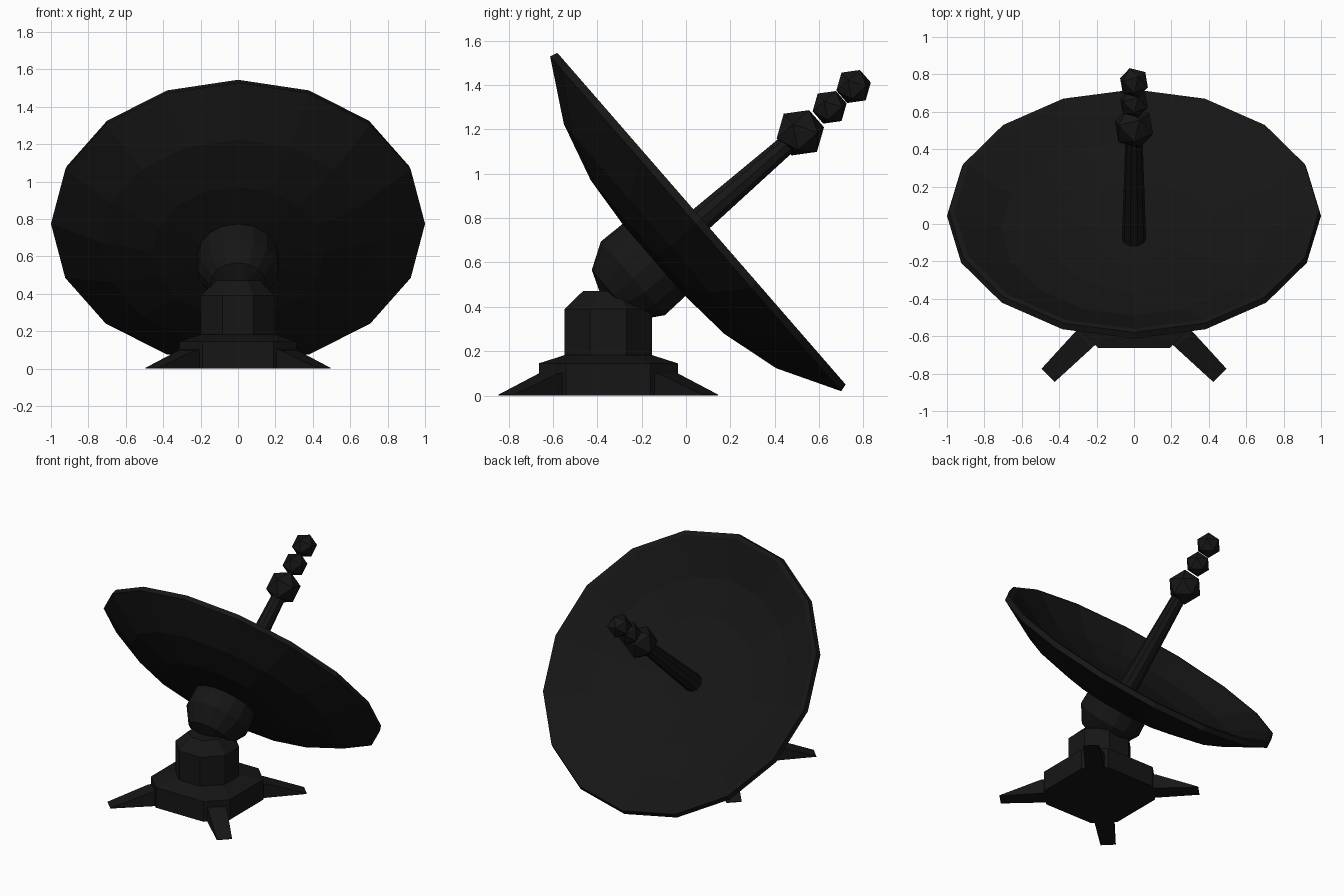
import bpy, bmesh, math
from mathutils import Matrix, Vector

if "Cube" in bpy.data.objects:
    bpy.data.objects.remove(bpy.data.objects["Cube"])

dark = bpy.data.materials.new("dark_metal")
dark.diffuse_color = (0.008, 0.008, 0.008, 1)
dark.use_nodes = True
dark.node_tree.nodes["Principled BSDF"].inputs["Base Color"].default_value = dark.diffuse_color

TILT = Matrix.Translation((0, 0.07, 0.797)) @ Matrix.Rotation(math.radians(-49), 4, 'X')
FOOT = Vector((0, -0.35, 0))          # centre of the base on the ground


def finish(name, bm, matrix):
    bmesh.ops.recalc_face_normals(bm, faces=bm.faces)
    bm.transform(matrix)
    me = bpy.data.meshes.new(name)
    bm.to_mesh(me)
    bm.free()
    me.materials.append(dark)
    ob = bpy.data.objects.new(name, me)
    bpy.context.collection.objects.link(ob)
    return ob


def loft(name, rings, matrix):
    """Join stacked rings of points; a single-point ring closes to a tip."""
    bm = bmesh.new()
    rows = [[bm.verts.new(p) for p in ring] for ring in rings]
    for a, b in zip(rows, rows[1:]):
        n = max(len(a), len(b))
        for i in range(n):
            j = (i + 1) % n
            if len(a) == 1:
                bm.faces.new((a[0], b[i], b[j]))
            elif len(b) == 1:
                bm.faces.new((a[i], a[j], b[0]))
            else:
                bm.faces.new((a[i], a[j], b[j], b[i]))
    for row in (rows[0], rows[-1]):
        if len(row) > 2:
            bm.faces.new(row)
    return finish(name, bm, matrix)


def lathe(name, profile, sides, matrix, turn=0.0):
    rings = []
    for r, z in profile:
        n = sides if r > 0 else 1
        rings.append([(r * math.cos(turn + math.tau * i / sides),
                       r * math.sin(turn + math.tau * i / sides), z) for i in range(n)])
    return loft(name, rings, matrix)


# Dish: hollow 16-sided bowl with a thin rim
lathe("dish", [(0, -0.29), (0.21, -0.285), (0.46, -0.263), (0.73, -0.188), (1.0, -0.035),
               (0.99, 0), (0.96, 0), (0.71, -0.125), (0.45, -0.18), (0.19, -0.195), (0, -0.195)],
      16, TILT)

# Rounded pivot housing behind the dish
lathe("pivot_housing", [(0, -0.565), (0.06, -0.56), (0.15, -0.525), (0.22, -0.41),
                        (0.215, -0.27), (0, -0.27)], 16, TILT)

# Feed mast and its three faceted bulbs
lathe("feed_mast", [(0.065, -0.21), (0.045, 0.55)], 10, TILT)
for i, (t, r) in enumerate([(0.59, 0.114), (0.765, 0.082), (0.908, 0.083)]):
    bm = bmesh.new()
    bmesh.ops.create_icosphere(bm, subdivisions=1, radius=r)
    finish(f"feed_bulb_{i + 1}", bm,
           TILT @ Matrix.Translation((0, 0, t)) @ Matrix.Rotation(math.radians(90), 4, 'X'))

# Octagonal pedestal with a chamfered top
k = 1 / math.cos(math.pi / 8)
lathe("pedestal", [(0.197 * k, 0.1), (0.197 * k, 0.39), (0.115 * k, 0.47)], 8,
      Matrix.Translation(FOOT), math.pi / 8)


# Base block: square with cut corners and a sloped top
def cut_square(h, c, z):
    return [(h, -c, z), (h, c, z), (c, h, z), (-c, h, z),
            (-h, c, z), (-h, -c, z), (-c, -h, z), (c, -h, z)]


loft("base_block", [cut_square(0.313, 0.19, 0), cut_square(0.313, 0.19, 0.145),
                    cut_square(0.197, 0.1, 0.182)], Matrix.Translation(FOOT))

# Four wedge legs on the diagonals
for i in range(4):
    section = lambda s, w, h: [(s, -w, 0), (s, w, 0), (s, w, h), (s, -w, h)]
    loft(f"leg_{i + 1}", [section(0.3, 0.065, 0.105), section(0.38, 0.062, 0.1),
                          section(0.65, 0.05, 0.004)],
         Matrix.Translation(FOOT) @ Matrix.Rotation(math.radians(45 + 90 * i), 4, 'Z'))
